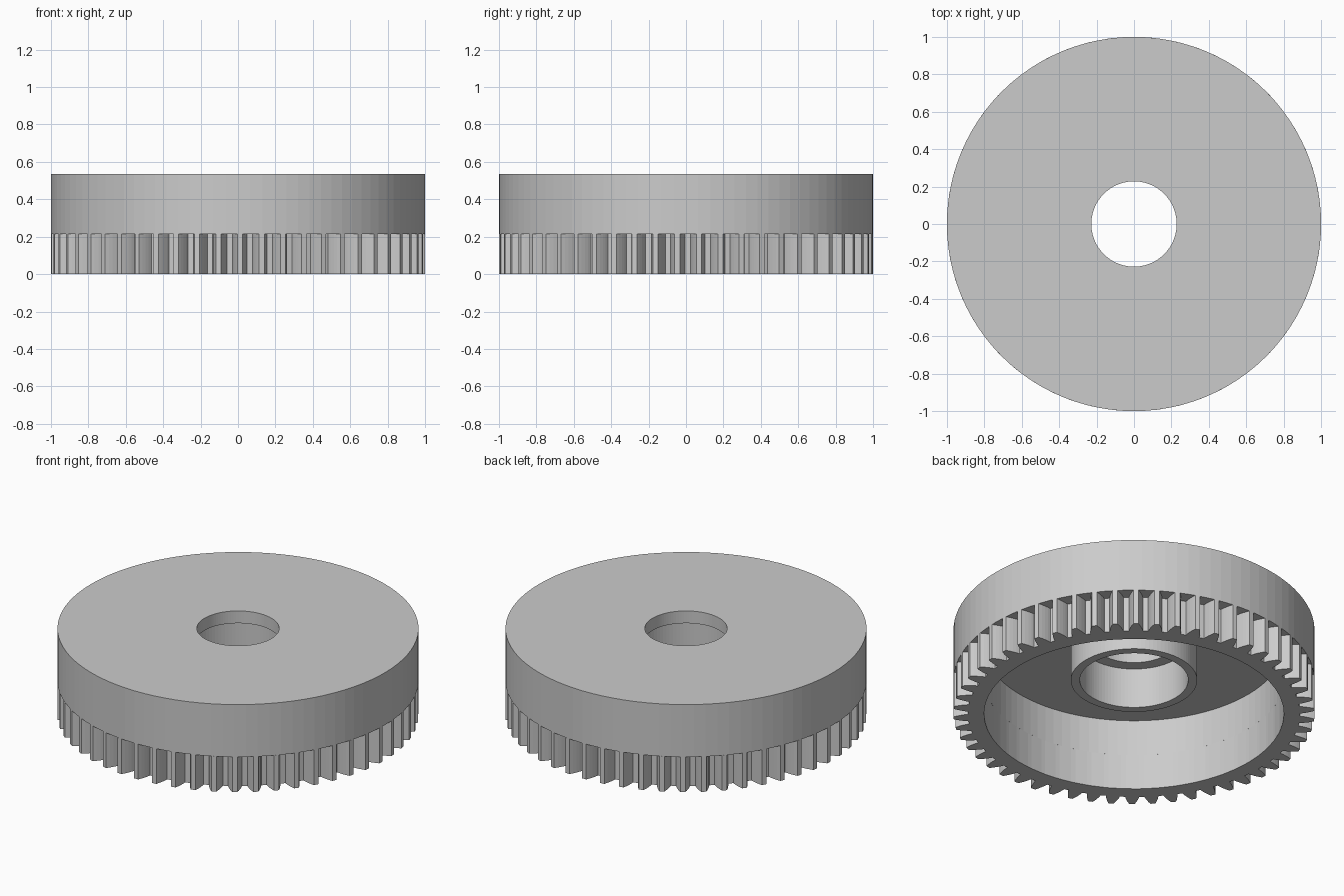
import bpy
import bmesh
import math

cube = bpy.data.objects.get("Cube")
if cube:
    bpy.data.objects.remove(cube, do_unlink=True)

TOP, SEAM = 0.535, 0.215
INNER = 0.83                      # radius of the hollow underside
TEETH = 54
SEGMENTS = 96

# Single grey material
grey = bpy.data.materials.new("plain_grey")
grey.use_nodes = True
colour = (0.6, 0.6, 0.6, 1)
grey.diffuse_color = colour
grey.node_tree.nodes["Principled BSDF"].inputs["Base Color"].default_value = colour


def finish(bm, name):
    bmesh.ops.recalc_face_normals(bm, faces=bm.faces)
    mesh = bpy.data.meshes.new(name)
    bm.to_mesh(mesh)
    bm.free()
    mesh.materials.append(grey)
    obj = bpy.data.objects.new(name, mesh)
    bpy.context.collection.objects.link(obj)
    return obj


def polar(bm, r, a, z):
    return bm.verts.new((r * math.cos(a), r * math.sin(a), z))


def bridge(bm, ring_a, ring_b):
    n = len(ring_a)
    for i in range(n):
        j = (i + 1) % n
        bm.faces.new((ring_a[i], ring_a[j], ring_b[j], ring_b[i]))


# Upper cup with hub and stepped bore, turned from one closed profile
HOLE, BORE, HUB = 0.228, 0.30, 0.35
CEILING, STEP = 0.435, 0.46
profile = [(HOLE, TOP), (1, TOP), (1, SEAM), (INNER, SEAM), (INNER, CEILING),
           (HUB, CEILING), (HUB, SEAM), (BORE, SEAM), (BORE, STEP), (HOLE, STEP)]
bm = bmesh.new()
rings = [[polar(bm, r, math.tau * i / SEGMENTS, z) for i in range(SEGMENTS)]
         for r, z in profile]
for k, ring in enumerate(rings):
    bridge(bm, ring, rings[(k + 1) % len(rings)])
finish(bm, "cup_with_hub")

# Toothed ring: involute flanks, closed against the underside of the cup
module = 2 / (TEETH + 2)
pitch_r = module * TEETH / 2
root_r = pitch_r - 1.25 * module
pressure = math.radians(20)
base_r = pitch_r * math.cos(pressure)


def involute(angle):
    return math.tan(angle) - angle


def half_angle(r):
    """Half the angle a tooth covers at radius r."""
    return (math.pi / (2 * TEETH) + involute(pressure)
            - involute(math.acos(base_r / r)))


flank = [root_r + (1 - root_r) * t / 4 for t in range(5)]
tooth = [(r, -half_angle(r)) for r in flank]
tooth += [(r, half_angle(r)) for r in reversed(flank)]
phase = math.radians(-90 + 0.65)

bm = bmesh.new()
outline = [(r, phase + math.tau * k / TEETH + a) for k in range(TEETH) for r, a in tooth]
outer_low, outer_high = ([polar(bm, r, a, z) for r, a in outline] for z in (0, SEAM))
# The inside wall has two points per tooth
inner_low, inner_high = ([polar(bm, INNER, phase + math.tau * k / TEETH + s * half_angle(root_r), z)
                          for k in range(TEETH) for s in (-1, 1)] for z in (0, SEAM))
bridge(bm, outer_low, outer_high)
bridge(bm, inner_low, inner_high)
count = len(tooth)
for outer, inner in ((outer_low, inner_low), (outer_high, inner_high)):
    for k in range(TEETH):
        first, last = outer[k * count], outer[k * count + count - 1]
        after = outer[(k + 1) * count % len(outer)]
        in_a, in_b = inner[2 * k], inner[2 * k + 1]
        in_c = inner[(2 * k + 2) % len(inner)]
        # Rim under the tooth, rim under the gap, then slices up the tooth
        bm.faces.new((first, last, in_b, in_a))
        bm.faces.new((last, after, in_c, in_b))
        for s in range(len(flank) - 1):
            i = k * count + s
            j = k * count + count - 1 - s
            bm.faces.new((outer[i], outer[i + 1], outer[j - 1], outer[j]))
finish(bm, "toothed_ring")
